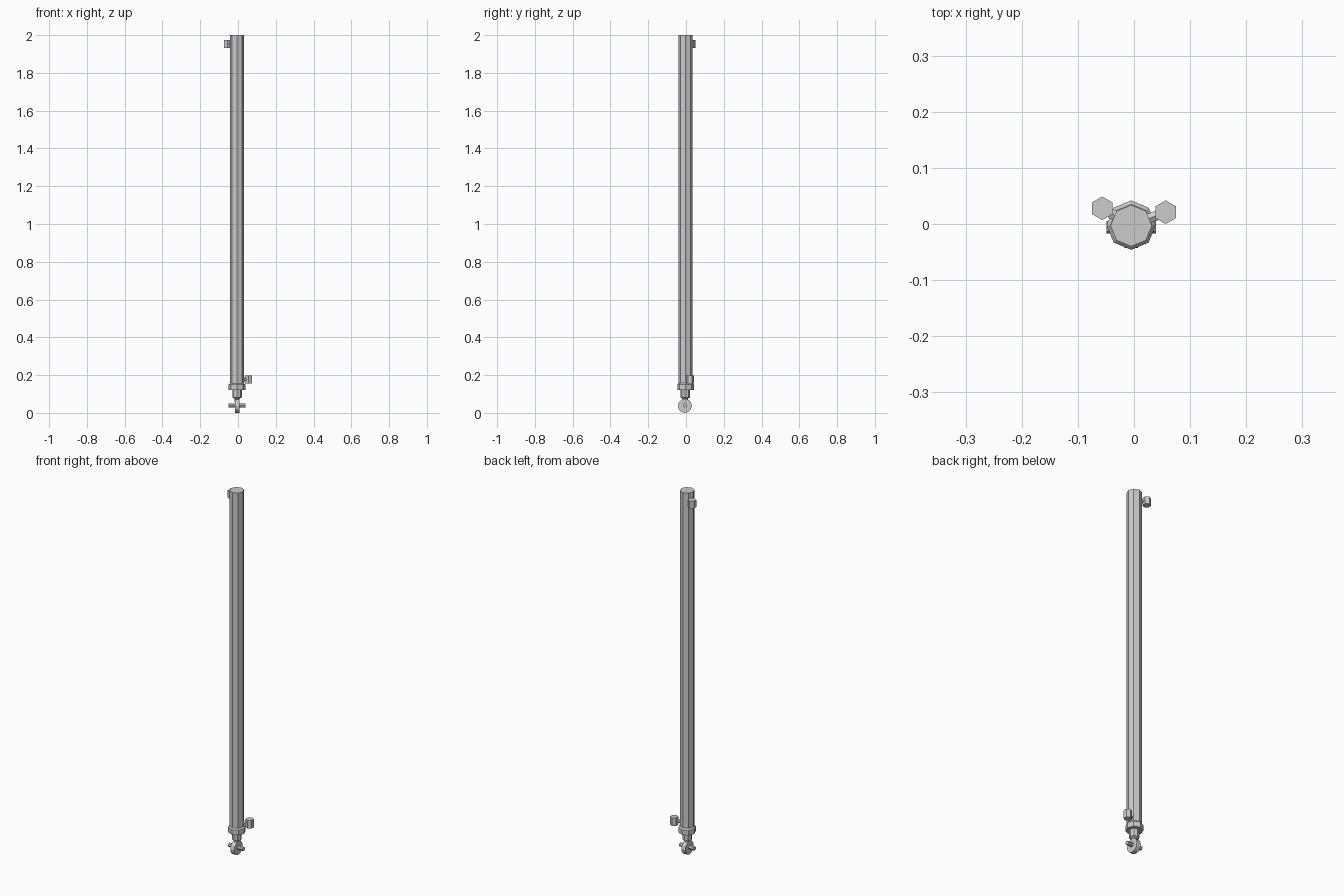
import bpy, bmesh, math
from mathutils import Vector

if "Cube" in bpy.data.objects:
    bpy.data.objects.remove(bpy.data.objects["Cube"])

CX, CY = -0.005, -0.002


def lathe(name, origin, axis, profile, sides):
    """Flat-shaded solid of revolution; profile holds (radius, distance along axis)."""
    w = Vector(axis).normalized()
    u = Vector((0, 1, 0)) if abs(w.z) > 0.9 else Vector((0, 0, 1))
    v = w.cross(u)
    bm = bmesh.new()
    rings = []
    for r, h in profile:
        ring = []
        for i in range(sides):
            a = 2 * math.pi * i / sides
            p = Vector(origin) + w * h + (u * math.cos(a) + v * math.sin(a)) * r
            ring.append(bm.verts.new(p))
        rings.append(ring)
    for a, b in zip(rings, rings[1:]):
        for i in range(sides):
            j = (i + 1) % sides
            bm.faces.new((a[i], a[j], b[j], b[i]))
    bm.faces.new(rings[0][::-1])
    bm.faces.new(rings[-1])
    bmesh.ops.recalc_face_normals(bm, faces=bm.faces)
    me = bpy.data.meshes.new(name)
    bm.to_mesh(me)
    bm.free()
    ob = bpy.data.objects.new(name, me)
    bpy.context.collection.objects.link(ob)
    return ob


# long octagonal barrel and the gland collar at its lower end
lathe("barrel", (CX, CY - 0.001, 0), (0, 0, 1), [(0.037, 0.14), (0.037, 2.0)], 8)
lathe("gland_collar", (CX, CY, 0), (0, 0, 1),
      [(0.044, 0.122), (0.044, 0.15), (0.037, 0.158)], 8)

# piston rod, necking down into the eye
lathe("piston_rod", (CX, CY - 0.002, 0), (0, 0, 1),
      [(0.012, 0.055), (0.014, 0.076), (0.025, 0.082), (0.025, 0.13)], 8)

# rod eye with its cross pin
EY = CY - 0.004
lathe("rod_eye", (CX, EY, 0.037), (1, 0, 0), [(0.037, -0.012), (0.037, 0.012)], 12)
lathe("eye_pin", (CX, EY, 0.04), (1, 0, 0), [(0.011, -0.044), (0.011, 0.044)], 8)

# hexagonal hose ports, each joined to the barrel by a short stub
for label, x, y, z0, z1 in (("upper", -0.0565, 0.028, 1.933, 1.973),
                            ("lower", 0.0565, 0.021, 0.155, 0.199)):
    lathe(label + "_port", (x, y, 0), (0, 0, 1), [(0.021, z0), (0.021, z1)], 6)
    d = Vector((x - CX, y - CY, 0))
    lathe(label + "_port_stub", (CX, CY, (z0 + z1) / 2), d,
          [(0.01, 0.025), (0.01, d.length)], 6)
